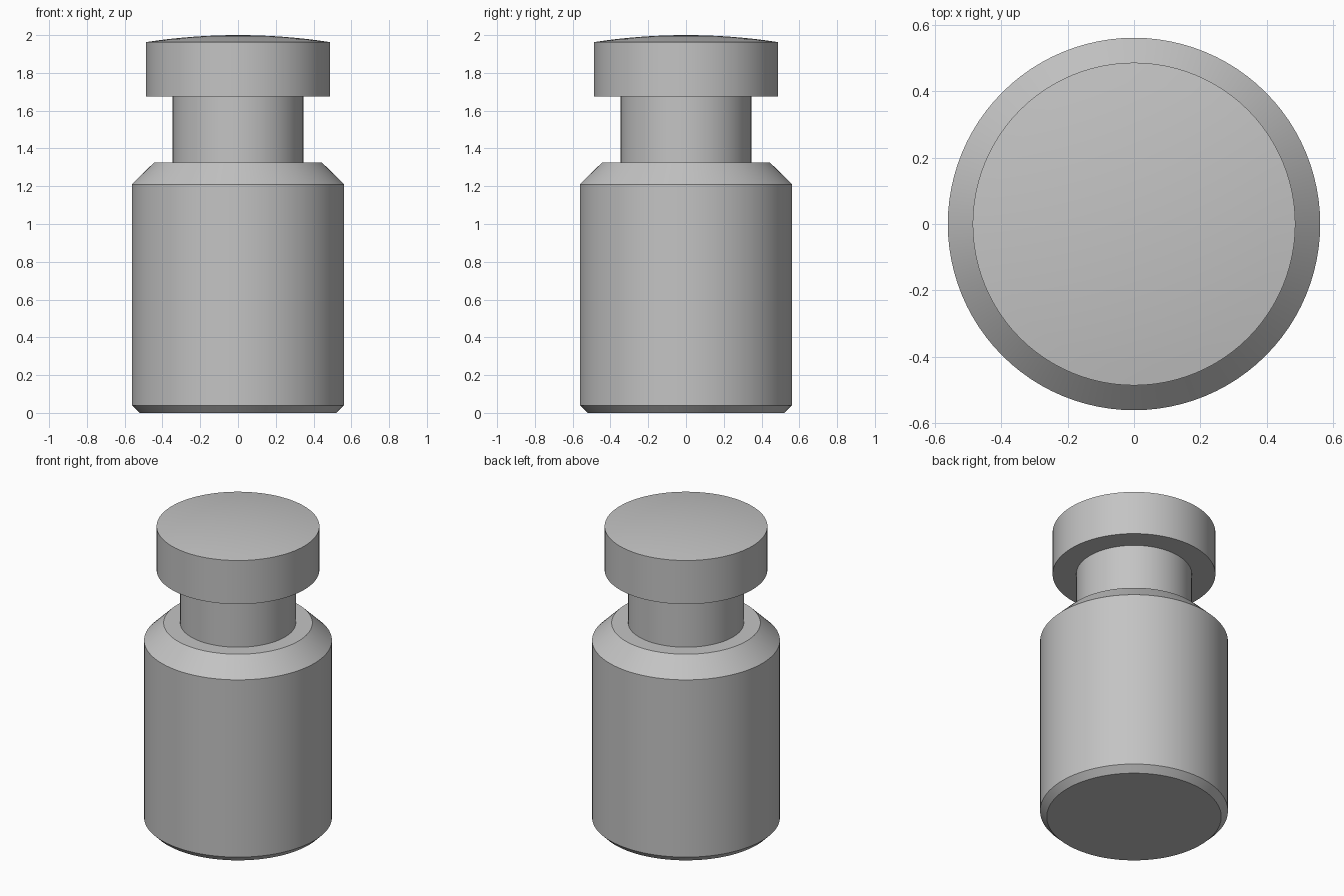
import bpy, bmesh, math
from mathutils import Vector

cube = bpy.data.objects.get("Cube")
if cube:
    bpy.data.objects.remove(cube)

# Plain grey metal
metal = bpy.data.materials.new("grey_metal")
metal.use_nodes = True
colour = (0.55, 0.55, 0.55, 1)
metal.diffuse_color = colour
metal.node_tree.nodes["Principled BSDF"].inputs["Base Color"].default_value = colour


def lathe(name, profile, steps=96):
    """Revolve a (radius, height) profile around z into a closed solid."""
    bm = bmesh.new()
    verts = [bm.verts.new((r, 0, z)) for r, z in profile]
    edges = [bm.edges.new(pair) for pair in zip(verts, verts[1:])]
    bmesh.ops.spin(bm, geom=verts + edges, cent=(0, 0, 0), axis=(0, 0, 1),
                   angle=math.tau, steps=steps, use_duplicate=False)
    bmesh.ops.remove_doubles(bm, verts=bm.verts, dist=0.0005)
    bmesh.ops.recalc_face_normals(bm, faces=bm.faces)
    mesh = bpy.data.meshes.new(name)
    bm.to_mesh(mesh)
    bm.free()
    mesh.materials.append(metal)
    obj = bpy.data.objects.new(name, mesh)
    bpy.context.collection.objects.link(obj)
    bpy.ops.object.select_all(action="DESELECT")
    obj.select_set(True)
    bpy.context.view_layer.objects.active = obj
    bpy.ops.object.shade_smooth_by_angle(angle=math.radians(30))
    return obj


BODY, NECK, HEAD = 0.562, 0.346, 0.487
SHOULDER, HEAD_BASE, RIM, TOP = 1.325, 1.675, 1.963, 2.0

# Chamfered body, neck and head turned as one solid
body = [(0, 0), (BODY - 0.04, 0), (BODY, 0.04), (BODY, 1.21), (0.445, SHOULDER)]
neck = [(NECK, SHOULDER), (NECK, HEAD_BASE)]
head = [(HEAD, HEAD_BASE), (HEAD, RIM)]

# Shallow spherical dome from the rim to the centre
sag = TOP - RIM
radius = (HEAD ** 2 + sag ** 2) / (2 * sag)
half = math.asin(HEAD / radius)
RINGS = 8
dome = []
for i in range(RINGS - 1, -1, -1):
    a = half * i / RINGS
    dome.append((radius * math.sin(a), TOP - radius * (1 - math.cos(a))))

lathe("headed_pin", body + neck + head + dome)
